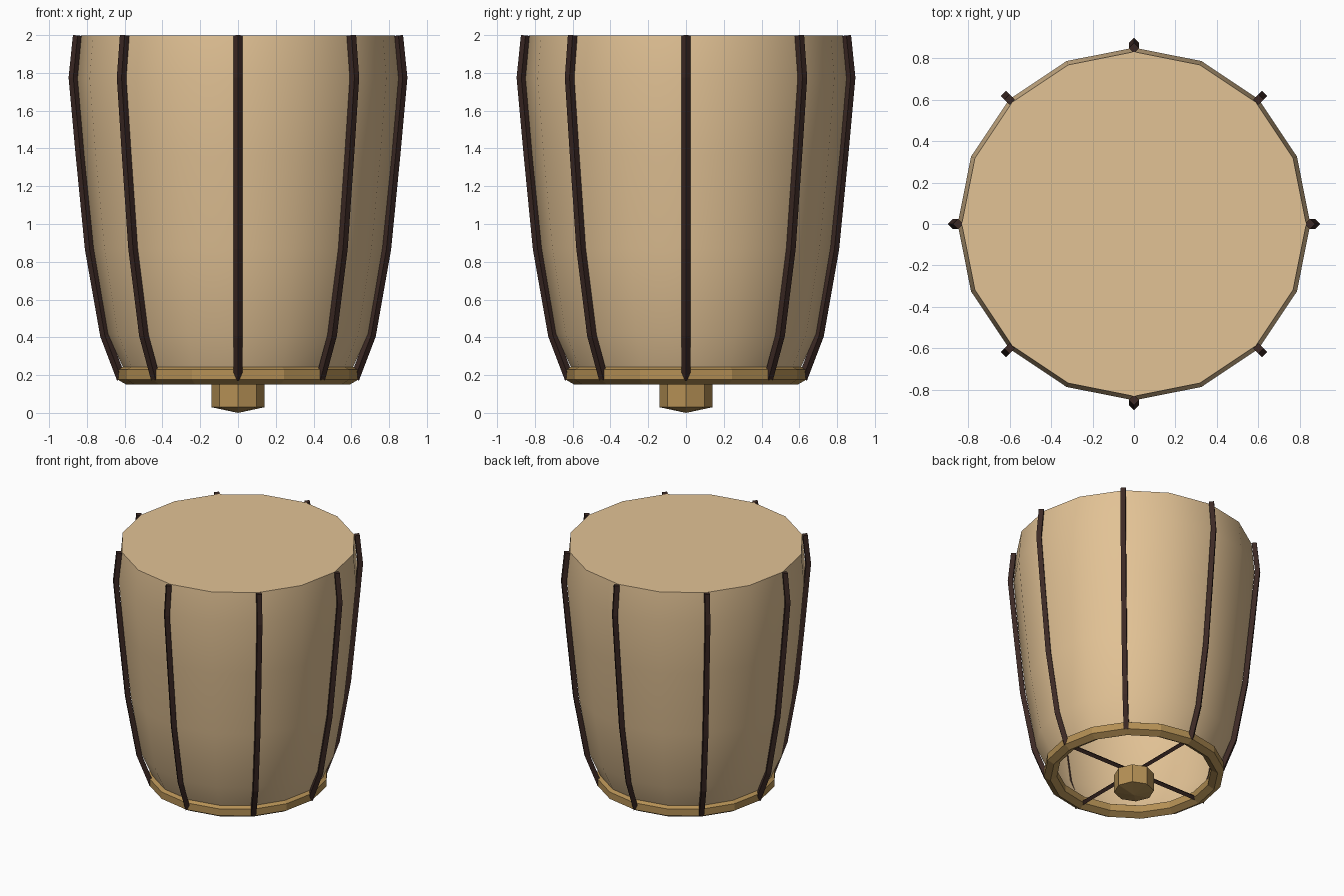
import bpy
import bmesh
from math import sin, cos, pi, tau
from mathutils import Vector, Matrix

if "Cube" in bpy.data.objects:
    bpy.data.objects.remove(bpy.data.objects["Cube"], do_unlink=True)


def material(name, colour):
    mat = bpy.data.materials.new(name)
    mat.use_nodes = True
    mat.diffuse_color = (*colour, 1)
    mat.node_tree.nodes["Principled BSDF"].inputs["Base Color"].default_value = (*colour, 1)
    return mat


paper = material("paper", (0.76, 0.54, 0.30))
wood = material("wood", (0.46, 0.28, 0.09))
dark_wood = material("dark_wood", (0.045, 0.022, 0.018))


def finish(name, bm, mat, smooth=False):
    bmesh.ops.remove_doubles(bm, verts=bm.verts[:], dist=0.0001)
    bmesh.ops.recalc_face_normals(bm, faces=bm.faces[:])
    mesh = bpy.data.meshes.new(name)
    bm.to_mesh(mesh)
    bm.free()
    mesh.materials.append(mat)
    obj = bpy.data.objects.new(name, mesh)
    bpy.context.collection.objects.link(obj)
    if smooth:
        bpy.ops.object.select_all(action="DESELECT")
        obj.select_set(True)
        bpy.context.view_layer.objects.active = obj
        bpy.ops.object.shade_smooth_by_angle(angle=pi / 6)
    return obj


def lathe(name, profile, sides, mat, closed=False, smooth=False):
    """Spin a (radius, height) profile around the z axis."""
    bm = bmesh.new()
    verts = [bm.verts.new((r, 0, z)) for r, z in profile]
    pairs = list(zip(verts, verts[1:]))
    if closed:
        pairs.append((verts[-1], verts[0]))
    edges = [bm.edges.new(pair) for pair in pairs]
    bmesh.ops.spin(bm, geom=verts + edges, cent=(0, 0, 0), axis=(0, 0, 1),
                   angle=tau, steps=sides, use_duplicate=False)
    return finish(name, bm, mat, smooth)


def rod(name, path, radius, phase, turn, mat):
    """Sweep a square section along a path in the xz plane, turned about z."""
    bm = bmesh.new()
    pts = [Vector((x, 0, z)) for x, z in path]
    rings = []
    for i, p in enumerate(pts):
        tangent = (pts[min(i + 1, len(pts) - 1)] - pts[max(i - 1, 0)]).normalized()
        side = Vector((0, 1, 0))
        normal = side.cross(tangent)
        rings.append([bm.verts.new(p + radius * (normal * cos(a) + side * sin(a)))
                      for a in (phase + k * pi / 2 for k in range(4))])
    for a, b in zip(rings, rings[1:]):
        for k in range(4):
            j = (k + 1) % 4
            bm.faces.new((a[k], a[j], b[j], b[k]))
    bm.faces.new(rings[0])
    bm.faces.new(rings[-1])
    bmesh.ops.transform(bm, matrix=Matrix.Rotation(turn, 4, "Z"), verts=bm.verts[:])
    return finish(name, bm, mat)


# Barrel-shaped shade, closed on top and open below
shade = [(0.59, 0.2), (0.69, 0.42), (0.765, 0.87), (0.815, 1.36),
         (0.85, 1.77), (0.83, 1.998), (0, 1.998)]
lathe("shade", shade, 16, paper, smooth=True)

# Bottom hoop with a six-sided section
hoop = [(0.59 + 0.053 * sin(k * pi / 3), 0.202 + 0.053 * cos(k * pi / 3)) for k in range(6)]
lathe("bottom_hoop", hoop, 16, wood, closed=True)

# Eight bent ribs; every second one turns a flat side outward
rib = [(0.617, 0.18), (0.705, 0.41), (0.786, 0.87), (0.834, 1.36),
       (0.872, 1.775), (0.849, 1.998)]
for i in range(8):
    rod(f"rib_{i + 1}", rib, 0.025, (i % 2) * pi / 4, i * pi / 4, dark_wood)

# Crossed spokes and the hub below them
for i in range(2):
    rod(f"spoke_{i + 1}", [(-0.59, 0.185), (0.59, 0.185)], 0.018, 0, i * pi / 2, dark_wood)
lathe("hub", [(0, 0), (0.14, 0.03), (0.14, 0.17), (0, 0.2)], 8, wood)
